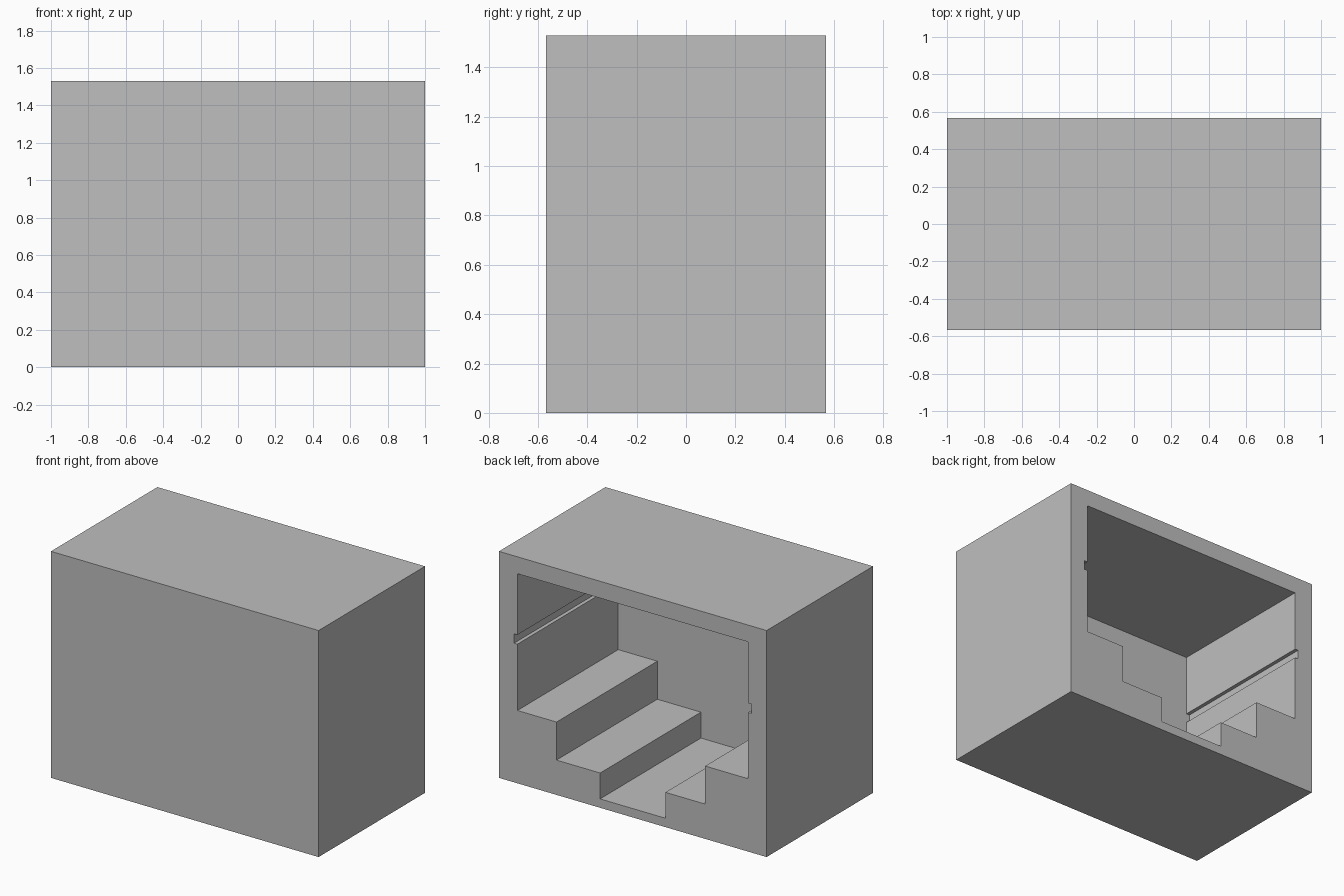
import bpy
import bmesh

WIDTH, DEPTH, HEIGHT = 2.0, 1.136, 1.53
WALL = 0.06

cube = bpy.data.objects.get("Cube")
if cube:
    bpy.data.objects.remove(cube, do_unlink=True)

grey = bpy.data.materials.new("light_grey")
grey.use_nodes = True
grey.diffuse_color = (0.52, 0.52, 0.52, 1)
grey.node_tree.nodes["Principled BSDF"].inputs["Base Color"].default_value = grey.diffuse_color


def extrude_profile(name, points, y_front, y_back):
    """Solid made by sweeping an x-z outline along y."""
    bm = bmesh.new()
    face = bm.faces.new([bm.verts.new((x, y_front, z)) for x, z in points])
    swept = bmesh.ops.extrude_face_region(bm, geom=[face])["geom"]
    verts = [v for v in swept if isinstance(v, bmesh.types.BMVert)]
    bmesh.ops.translate(bm, verts=verts, vec=(0, y_back - y_front, 0))
    bmesh.ops.recalc_face_normals(bm, faces=bm.faces)
    mesh = bpy.data.meshes.new(name)
    bm.to_mesh(mesh)
    bm.free()
    mesh.materials.append(grey)
    obj = bpy.data.objects.new(name, mesh)
    bpy.context.collection.objects.link(obj)
    return obj


def half_outline(side, tread):
    """One side of the cavity from floor to ceiling: steps, then shelf groove."""
    wall, groove = 0.862, 0.887
    half = [(0.244, WALL), (0.244, 0.235), (tread, 0.235), (tread, 0.492),
            (wall, 0.492), (wall, 0.94), (groove, 0.94), (groove, 1.003),
            (wall, 1.003), (wall, 1.416)]
    return [(side * x, z) for x, z in half]


# Outer block
w = WIDTH / 2
housing = extrude_profile(
    "stepped_housing", [(-w, 0), (w, 0), (w, HEIGHT), (-w, HEIGHT)], -DEPTH / 2, DEPTH / 2)

# Stepped cavity, open at the back
outline = half_outline(1, 0.57) + half_outline(-1, 0.541)[::-1]
cutter = extrude_profile("cavity_cutter", outline, -DEPTH / 2 + WALL, DEPTH / 2 + 0.1)
cutter.hide_render = True

cut = housing.modifiers.new("cavity", 'BOOLEAN')
cut.operation = 'DIFFERENCE'
cut.solver = 'EXACT'
cut.object = cutter
bpy.context.view_layer.objects.active = housing
bpy.ops.object.modifier_apply(modifier=cut.name)
bpy.data.objects.remove(cutter, do_unlink=True)
